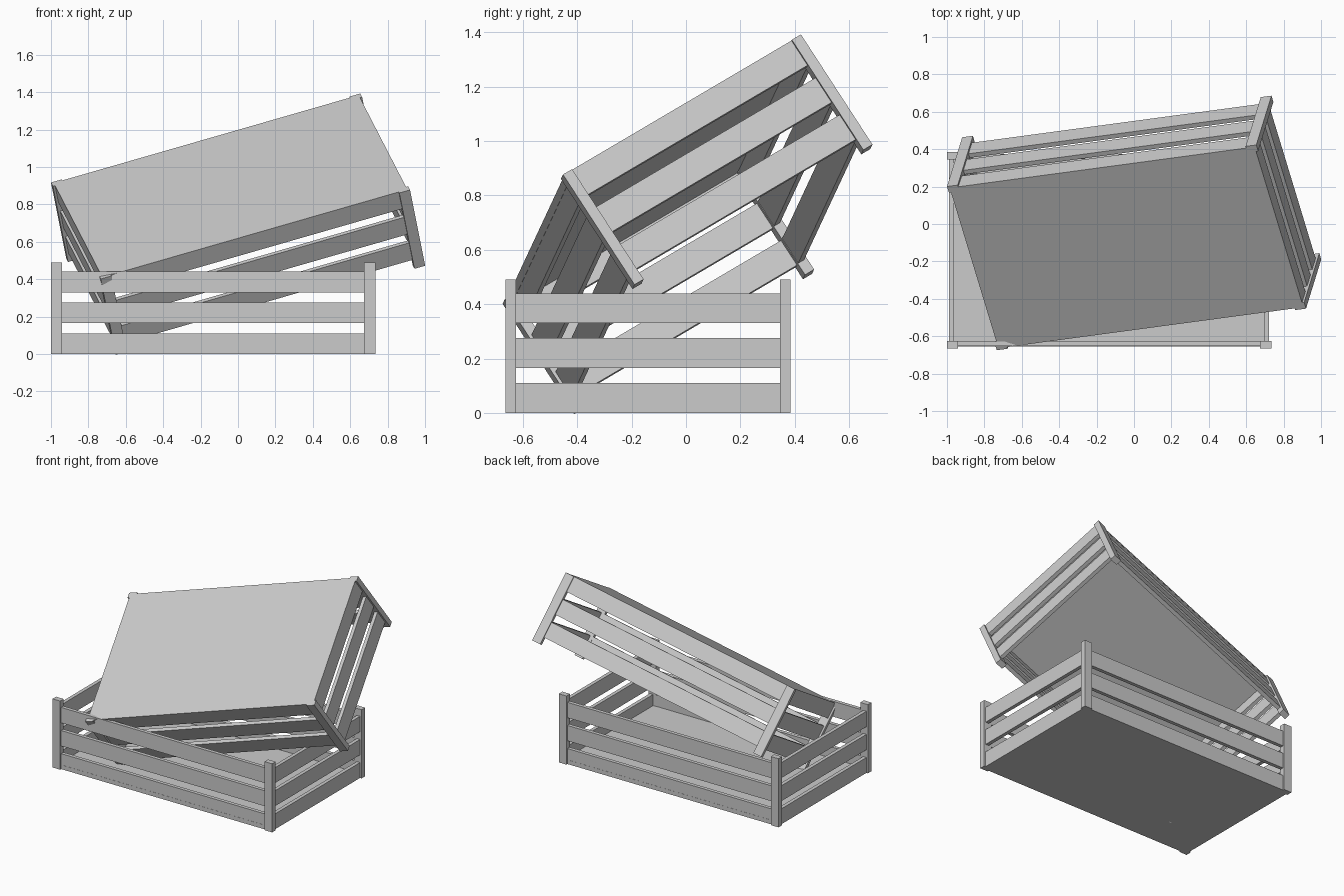
import bpy, bmesh
from mathutils import Matrix, Vector

if "Cube" in bpy.data.objects:
    bpy.data.objects.remove(bpy.data.objects["Cube"])

L, W, H = 1.735, 1.05, 0.49          # crate outer size
PX, PY = 0.06, 0.04                  # corner post section
SLAT_H, STEP, T = 0.11, 0.165, 0.026  # slat height, spacing, thickness
INSET = 0.012                        # slat set back from post face
BASE_T = 0.03


def box(name, lo, hi, pose):
    lo, hi = Vector(lo), Vector(hi)
    bm = bmesh.new()
    bmesh.ops.create_cube(bm, size=1)
    size, mid = hi - lo, (hi + lo) / 2
    for v in bm.verts:
        v.co = Vector((v.co.x * size.x, v.co.y * size.y, v.co.z * size.z)) + mid
    mesh = bpy.data.meshes.new(name)
    bm.to_mesh(mesh)
    bm.free()
    ob = bpy.data.objects.new(name, mesh)
    bpy.context.collection.objects.link(ob)
    ob.matrix_world = pose
    return ob


def mid_box(name, centre, size, pose):
    c, s = Vector(centre), Vector(size) / 2
    return box(name, c - s, c + s, pose)


def crate(prefix, pose):
    # floor panel: flush with the long sides, between the end slats
    bx = L / 2 - INSET - T
    by = W / 2 - INSET + 0.001
    box(prefix + "_floor", (-bx, -by, 0), (bx, by, BASE_T), pose)
    for sx in (-1, 1):
        # corner posts
        for sy in (-1, 1):
            mid_box(prefix + "_corner_post",
                    (sx * (L - PX) / 2, sy * (W - PY) / 2, H / 2), (PX, PY, H), pose)
    for i in range(3):
        z = i * STEP + SLAT_H / 2
        for s in (-1, 1):
            # long side slats and end slats
            mid_box(prefix + "_side_slat", (0, s * (W / 2 - INSET - T / 2), z),
                    (L - 2 * PX + 0.02, T, SLAT_H), pose)
            mid_box(prefix + "_end_slat", (s * (L / 2 - INSET - T / 2), 0, z),
                    (T, W - 2 * PY + 0.01, SLAT_H), pose)


# crate standing upright on the ground
crate("lower_crate", Matrix.Translation((-0.1325, -0.14, 0)))

# overturned crate leaning on the first one
ex = Vector((0.952, 0.128, 0.274)).normalized()
ey = Vector((0.255, -0.833, -0.49))
ey = (ey - ex * ey.dot(ex)).normalized()
ez = ex.cross(ey)
rot = Matrix((ex, ey, ez)).transposed().to_4x4()
crate("upper_crate", Matrix.Translation((-0.04, -0.126, 0.897)) @ rot)
